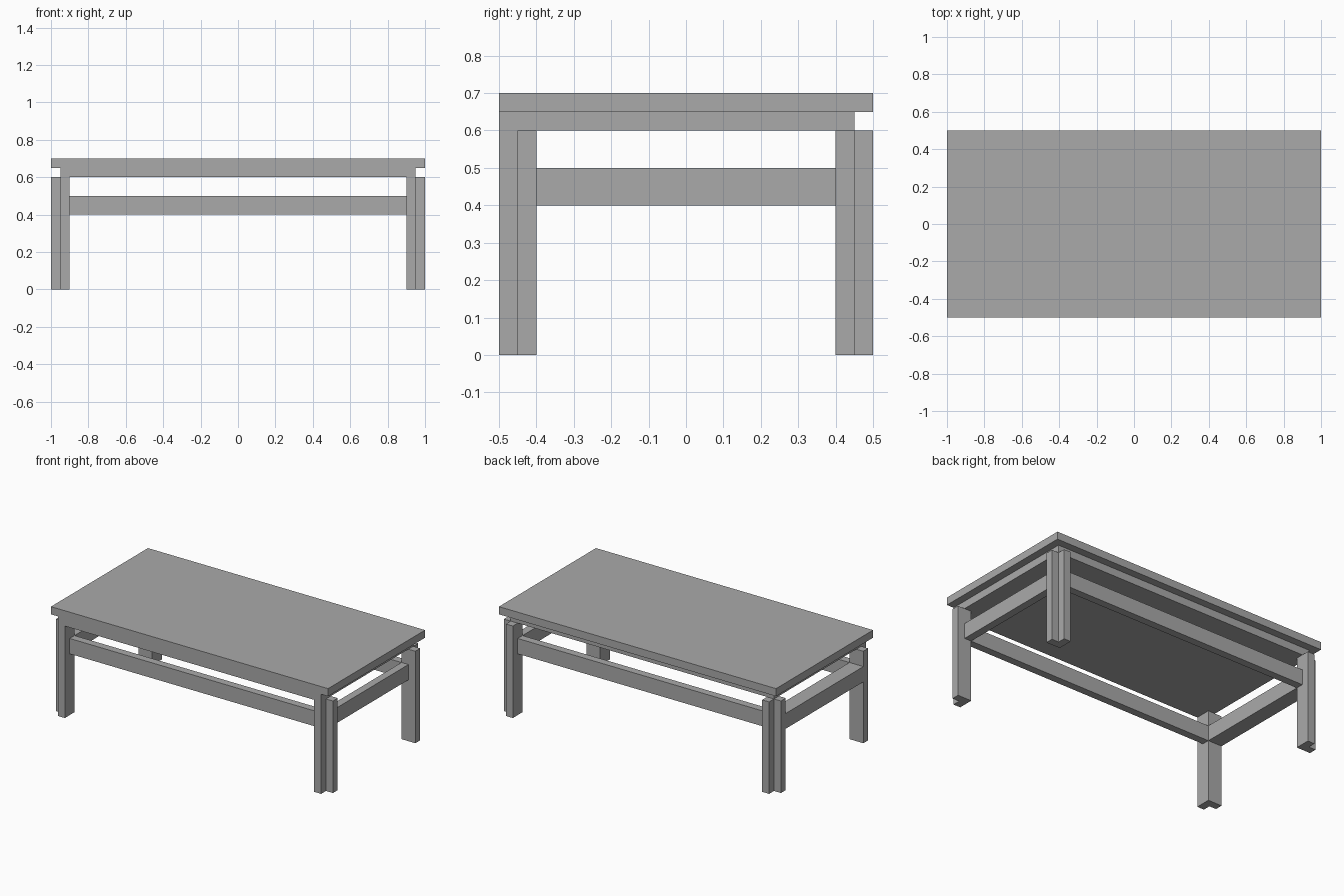
import bpy
import bmesh

cube = bpy.data.objects.get("Cube")
if cube:
    bpy.data.objects.remove(cube, do_unlink=True)

grey = bpy.data.materials.new("plain_grey")
grey.use_nodes = True
colour = (0.4, 0.4, 0.4, 1)
grey.diffuse_color = colour
grey.node_tree.nodes["Principled BSDF"].inputs["Base Color"].default_value = colour


def prism(name, outline, z0, z1):
    """Flat-sided solid from a plan outline between two heights."""
    bm = bmesh.new()
    base = bm.faces.new([bm.verts.new((x, y, z0)) for x, y in outline])
    top = bmesh.ops.extrude_face_region(bm, geom=[base])["geom"]
    verts = [v for v in top if isinstance(v, bmesh.types.BMVert)]
    bmesh.ops.translate(bm, verts=verts, vec=(0, 0, z1 - z0))
    bmesh.ops.recalc_face_normals(bm, faces=bm.faces)
    mesh = bpy.data.meshes.new(name)
    bm.to_mesh(mesh)
    bm.free()
    mesh.materials.append(grey)
    obj = bpy.data.objects.new(name, mesh)
    bpy.context.collection.objects.link(obj)
    return obj


def board(name, x0, x1, y0, y1, z0, z1):
    return prism(name, [(x0, y0), (x1, y0), (x1, y1), (x0, y1)], z0, z1)


# Tabletop and the smaller slab under it, flush at the front
board("tabletop", -1, 1, -0.5, 0.5, 0.65, 0.7)
board("under_slab", -0.95, 0.95, -0.5, 0.45, 0.6, 0.65)

# Four L-shaped legs, each notched at its outer corner
leg_outline = [(0.9, 0.4), (1, 0.4), (1, 0.45), (0.95, 0.45), (0.95, 0.5), (0.9, 0.5)]
for side, sx in (("left", 1), ("right", -1)):
    for end, sy in (("front", -1), ("back", 1)):
        prism(f"{end}_{side}_leg", [(sx * x, sy * y) for x, y in leg_outline], 0, 0.6)

# Rails between the legs
board("front_rail", -0.9, 0.9, -0.45, -0.4, 0.4, 0.5)
board("back_rail", -0.9, 0.9, 0.4, 0.45, 0.4, 0.5)
board("left_rail", 0.9, 0.95, -0.4, 0.4, 0.4, 0.5)
board("right_rail", -1, -0.9, -0.4, 0.4, 0.4, 0.5)
